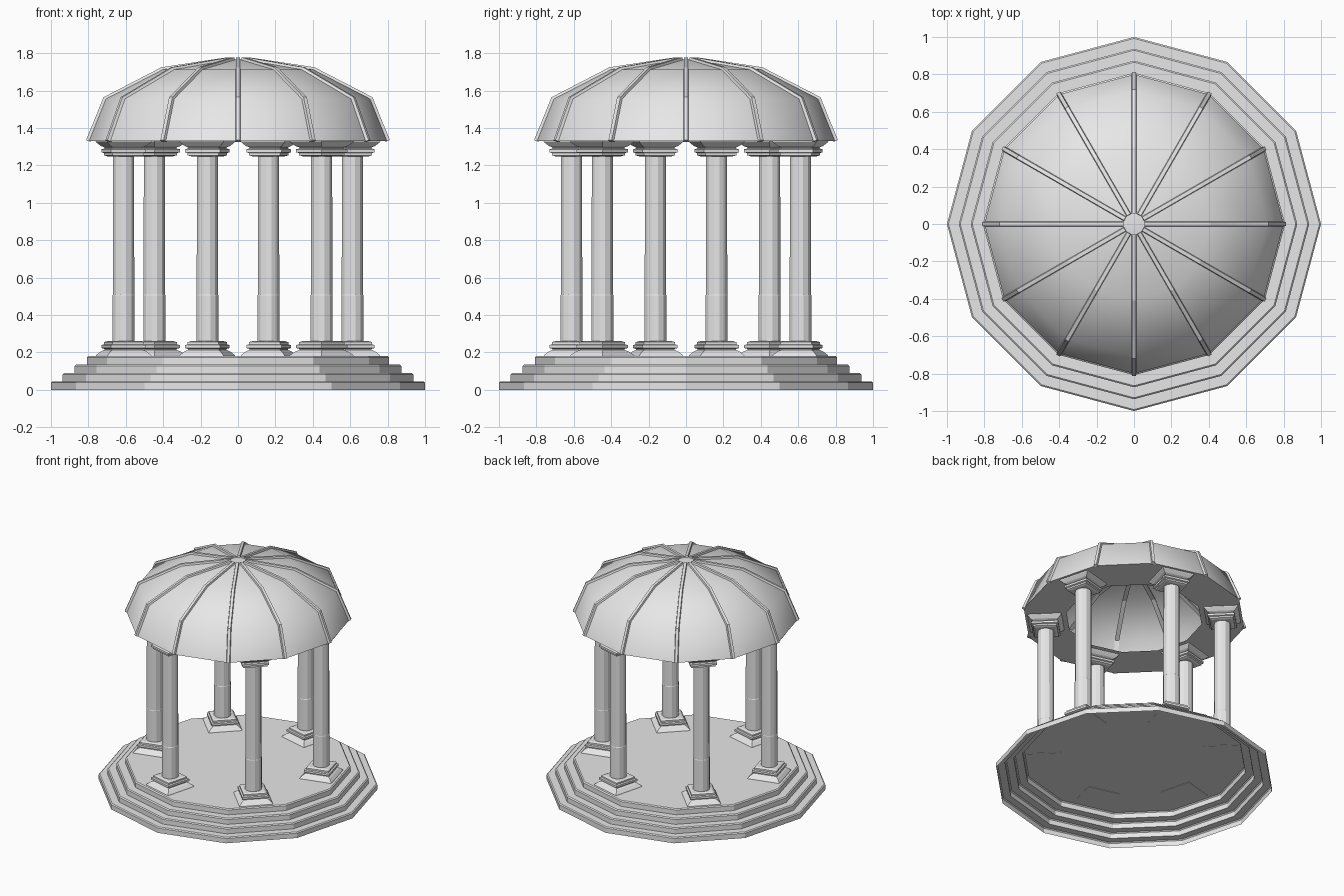
import bpy, bmesh, math
from mathutils import Vector, Matrix

cube = bpy.data.objects.get("Cube")
if cube:
    bpy.data.objects.remove(cube, do_unlink=True)

stone = bpy.data.materials.new("grey stone")
stone.use_nodes = True
stone.diffuse_color = (0.8, 0.8, 0.8, 1)
stone.node_tree.nodes["Principled BSDF"].inputs["Base Color"].default_value = (0.8, 0.8, 0.8, 1)


def finish(name, bm, smooth=False):
    mesh = bpy.data.meshes.new(name)
    bm.to_mesh(mesh)
    bm.free()
    mesh.materials.append(stone)
    for face in mesh.polygons:
        face.use_smooth = smooth
    obj = bpy.data.objects.new(name, mesh)
    bpy.context.collection.objects.link(obj)
    return obj


def lathe(bm, profile, sides, centre=(0, 0), turn=0.0, bottom=False, top=False):
    """Spin (radius, height) points into a many-sided shell, with optional end caps."""
    rings = []
    for r, z in profile:
        angles = [turn + math.tau * i / sides for i in range(sides)]
        rings.append([bm.verts.new((centre[0] + r * math.cos(a),
                                    centre[1] + r * math.sin(a), z)) for a in angles])
    for low, high in zip(rings, rings[1:]):
        for i in range(sides):
            j = (i + 1) % sides
            bm.faces.new((low[i], low[j], high[j], high[i]))
    if bottom:
        bm.faces.new(rings[0][::-1])
    if top:
        bm.faces.new(rings[-1])


# Stepped platform, open underneath
steps = []
for i, radius in enumerate((1.0, 0.937, 0.873, 0.808)):
    z = 0.045 * i
    steps += [(radius, z), (radius, z + 0.038), (radius - 0.008, z + 0.045)]
bm = bmesh.new()
lathe(bm, steps, 12, top=True)
finish("stepped_platform", bm)

# Square moulding shared by column bases and capitals: (half width, distance from end)
MOULDING = [(0.123, 0), (0.12, 0.008), (0.1, 0.028), (0.084, 0.036), (0.084, 0.042),
            (0.097, 0.046), (0.097, 0.062), (0.086, 0.066), (0.086, 0.078), (0.07, 0.084)]
FLOOR, CEILING = 0.177, 1.332
SHAFT = [(0.061, FLOOR + 0.08), (0.061, 0.505), (0.059, 0.51), (0.058, CEILING - 0.08)]

# Six columns in a ring
for k in range(6):
    angle = math.radians(15 + 60 * k)
    spot = (0.633 * math.cos(angle), 0.633 * math.sin(angle))
    corner = angle + math.pi / 4
    base = [(w * math.sqrt(2), FLOOR + h) for w, h in MOULDING]
    capital = [(w * math.sqrt(2), CEILING - h) for w, h in reversed(MOULDING)]
    for name, profile, sides, turn in (("column_base", base, 4, corner),
                                       ("column_shaft", SHAFT, 12, angle),
                                       ("column_capital", capital, 4, corner)):
        bm = bmesh.new()
        lathe(bm, profile, sides, spot, turn, bottom=True, top=True)
        finish(f"{name}_{k + 1}", bm)

# Dome shell
DOME = [(0.8, 1.33), (0.71, 1.555), (0.405, 1.712), (0.055, 1.765)]
bm = bmesh.new()
lathe(bm, DOME, 12, top=True)
finish("dome", bm, smooth=True)

# Flat ceiling ring under the dome
bm = bmesh.new()
lathe(bm, [(0.49, 1.33), (0.8, 1.33)], 12)
bmesh.ops.reverse_faces(bm, faces=bm.faces[:])
finish("ceiling_ring", bm)

# Ribs: a tapered bar swept along each dome corner
path = [Vector((r, 0, z)) for r, z in DOME]
bm = bmesh.new()
sections = []
for i, p in enumerate(path):
    along = (path[min(i + 1, len(path) - 1)] - path[max(i - 1, 0)]).normalized()
    out = Vector((along.z, 0, -along.x))
    sections.append([bm.verts.new(p + out * d + Vector((0, s, 0)))
                     for s, d in ((-0.016, -0.012), (0.016, -0.012), (0.01, 0.013), (-0.01, 0.013))])
for a, b in zip(sections, sections[1:]):
    for i in range(4):
        j = (i + 1) % 4
        bm.faces.new((a[i], a[j], b[j], b[i]))
bm.faces.new(sections[0])
bm.faces.new(sections[-1])
bmesh.ops.recalc_face_normals(bm, faces=bm.faces[:])
rib = finish("dome_rib_1", bm)
for k in range(1, 12):
    copy = rib.copy()
    copy.name = f"dome_rib_{k + 1}"
    copy.matrix_world = Matrix.Rotation(math.tau * k / 12, 4, "Z")
    bpy.context.collection.objects.link(copy)
